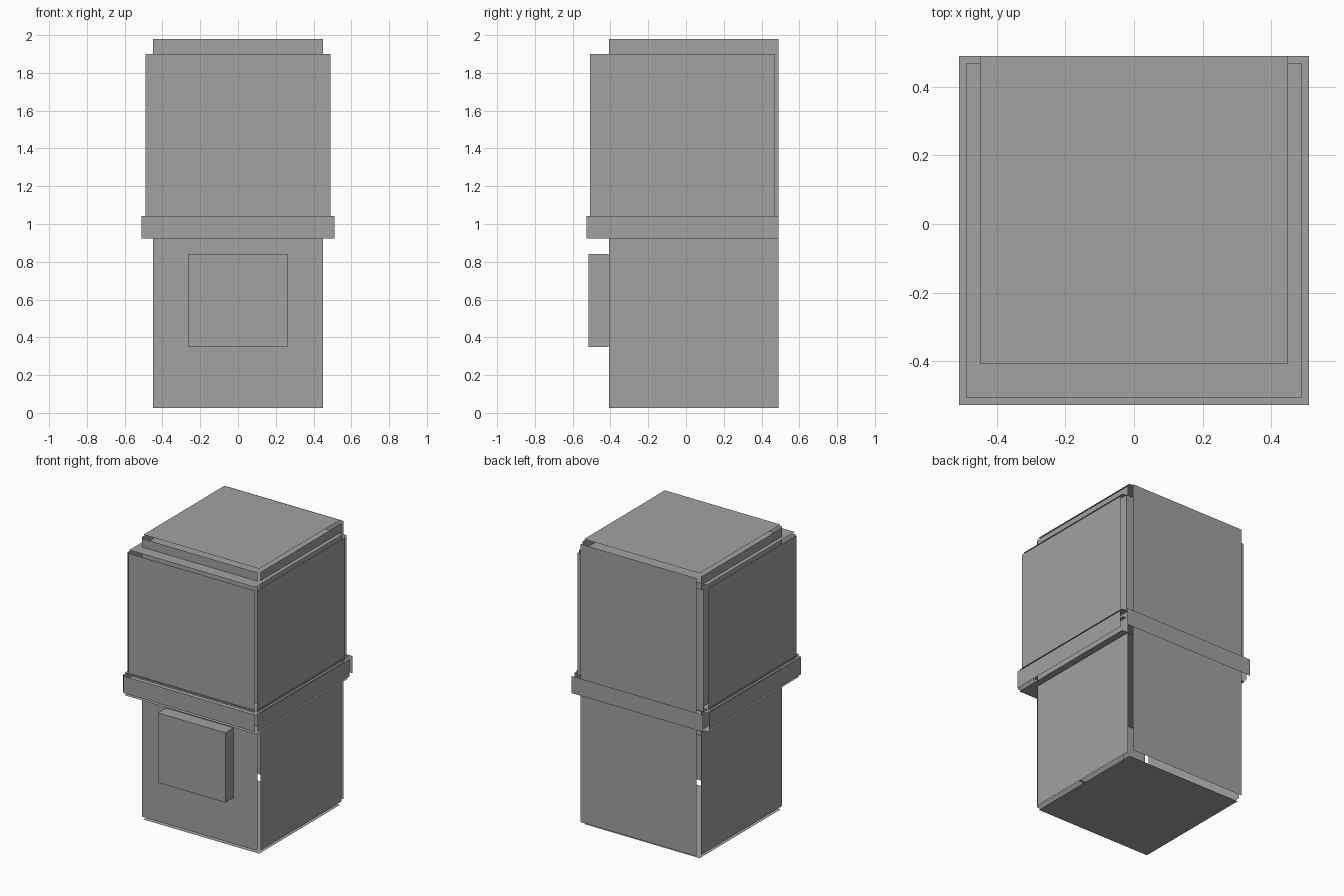
import bpy, bmesh

if "Cube" in bpy.data.objects:
    bpy.data.objects.remove(bpy.data.objects["Cube"])

grey = bpy.data.materials.new("plain_grey")
grey.diffuse_color = (0.36, 0.36, 0.36, 1)
grey.use_nodes = True
grey.node_tree.nodes["Principled BSDF"].inputs["Base Color"].default_value = grey.diffuse_color


def finish(name, bm):
    me = bpy.data.meshes.new(name)
    bm.to_mesh(me)
    bm.free()
    me.materials.append(grey)
    ob = bpy.data.objects.new(name, me)
    bpy.context.collection.objects.link(ob)
    return ob


def panel_box(name, lo, hi, out_lo, out_hi):
    """Six loose panels sized by lo..hi, each moved out to the planes out_lo / out_hi."""
    bm = bmesh.new()
    for axis in range(3):
        a, b = (axis + 1) % 3, (axis + 2) % 3
        for level, outward in ((out_lo[axis], False), (out_hi[axis], True)):
            corners = []
            for p, q in ((lo[a], lo[b]), (hi[a], lo[b]), (hi[a], hi[b]), (lo[a], hi[b])):
                co = [0, 0, 0]
                co[axis], co[a], co[b] = level, p, q
                corners.append(bm.verts.new(co))
            bm.faces.new(corners if outward else corners[::-1])
    return finish(name, bm)


# main tall body
panel_box("body_panels", (-0.449, -0.407, 0.027), (0.449, 0.49, 1.98),
          (-0.461, -0.425, 0.0), (0.461, 0.527, 2.0))

# wider upper casing
panel_box("upper_casing_panels", (-0.489, -0.508, 1.042), (0.489, 0.47, 1.90),
          (-0.503, -0.517, 1.02), (0.503, 0.503, 1.92))

# belt around the middle
panel_box("middle_belt_panels", (-0.51, -0.528, 0.922), (0.51, 0.49, 1.042),
          (-0.523, -0.541, 0.902), (0.523, 0.541, 1.06))

# square block on the lower front
bm = bmesh.new()
bmesh.ops.create_cube(bm, size=1)
for v in bm.verts:
    v.co = (v.co.x * 0.524, -0.4625 + v.co.y * 0.105, 0.595 + v.co.z * 0.49)
finish("front_block", bm)
